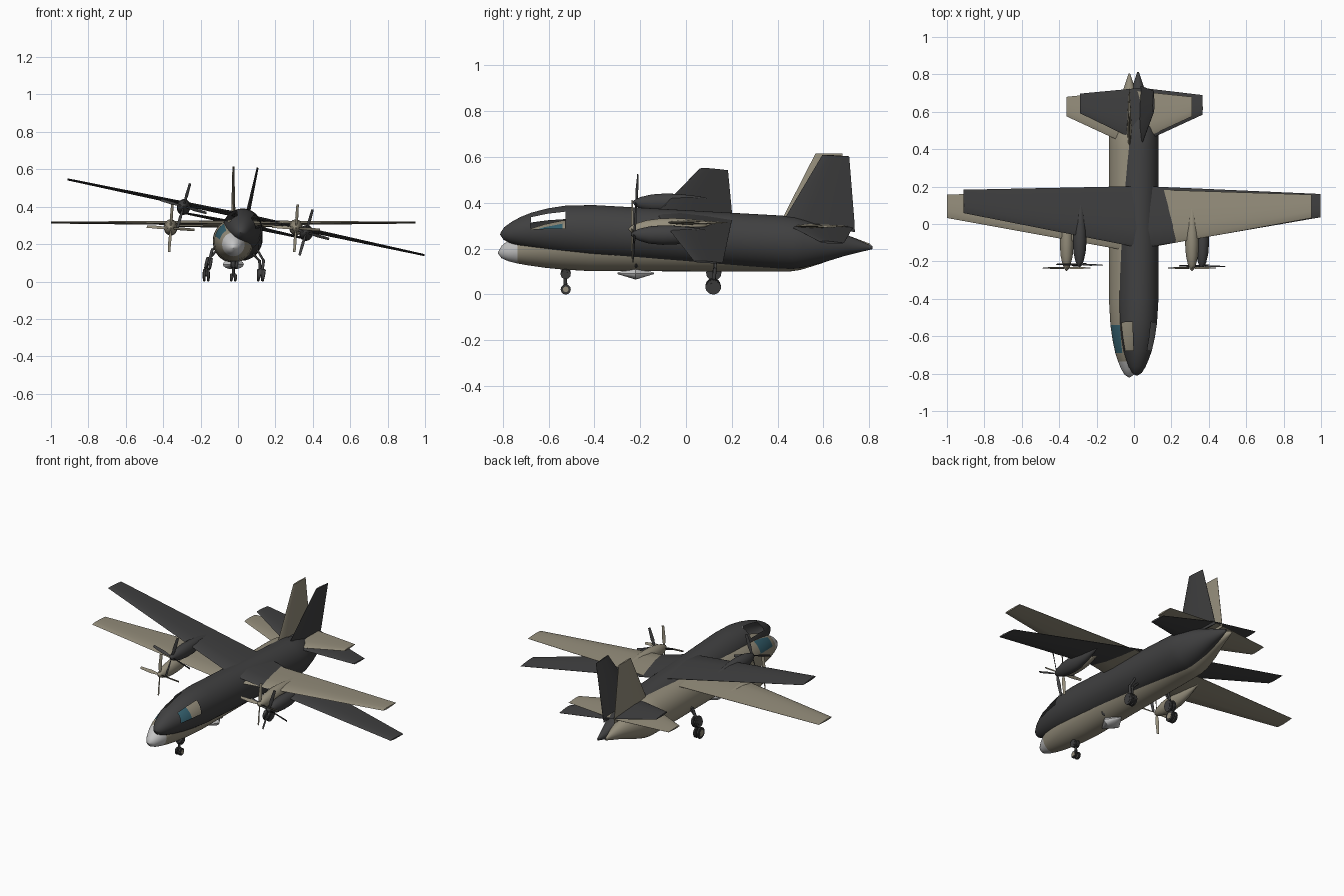
import bpy
import bmesh
from math import sin, cos, pi, radians
from mathutils import Matrix, Vector

if "Cube" in bpy.data.objects:
    bpy.data.objects.remove(bpy.data.objects["Cube"])


def make_material(name, colour):
    mat = bpy.data.materials.new(name)
    mat.use_nodes = True
    mat.diffuse_color = (*colour, 1)
    mat.node_tree.nodes["Principled BSDF"].inputs["Base Color"].default_value = (*colour, 1)
    return mat


SAND = make_material("sand paint", (0.30, 0.27, 0.20))
CHARCOAL = make_material("charcoal paint", (0.052, 0.052, 0.053))
PALE = make_material("pale grey", (0.55, 0.55, 0.55))
GLASS = make_material("teal glass", (0.035, 0.12, 0.16))
RUBBER = make_material("black rubber", (0.035, 0.035, 0.035))


def finish(bm, name, mats, place):
    """Turn a bmesh into a placed, smooth-by-angle object."""
    mesh = bpy.data.meshes.new(name)
    bm.to_mesh(mesh)
    bm.free()
    for mat in mats:
        mesh.materials.append(mat)
    obj = bpy.data.objects.new(name, mesh)
    bpy.context.collection.objects.link(obj)
    obj.matrix_world = place
    bpy.ops.object.select_all(action="DESELECT")
    obj.select_set(True)
    bpy.context.view_layer.objects.active = obj
    bpy.ops.object.shade_smooth_by_angle(angle=radians(35))
    return obj


def loft(bm, rings):
    """Skin a list of point rings and cap both ends."""
    rows = [[bm.verts.new(p) for p in ring] for ring in rings]
    count = len(rows[0])
    for a, b in zip(rows, rows[1:]):
        for i in range(count):
            j = (i + 1) % count
            bm.faces.new((a[i], a[j], b[j], b[i]))
    bm.faces.new(rows[0])
    bm.faces.new(rows[-1])
    bmesh.ops.recalc_face_normals(bm, faces=bm.faces)


def oval(x, y, z, half_width, half_height, count):
    """Ring across the y axis."""
    turns = [2 * pi * i / count for i in range(count)]
    return [(x + half_width * cos(t), y, z + half_height * sin(t)) for t in turns]


def rod(bm, start, end, radius, count=12):
    start, end = Vector(start), Vector(end)
    axis = end - start
    turn = axis.to_track_quat("Z", "Y").to_matrix().to_4x4()
    bmesh.ops.create_cone(bm, cap_ends=True, segments=count, radius1=radius, radius2=radius,
                          depth=axis.length, matrix=Matrix.Translation((start + end) / 2) @ turn)


# Aerofoil outline: fraction of chord, fraction of thickness
AEROFOIL = [(0, 0), (0.04, 0.5), (0.3, 1), (0.65, 0.7), (1, 0.08),
            (1, -0.08), (0.65, -0.7), (0.3, -1), (0.04, -0.5)]


def panel(name, sections, span_axis, mat, place):
    """Wing-like panel; each section is (offset, front, back, half thickness, level)."""
    rings = []
    for offset, front, back, thick, level in sections:
        ring = []
        for c, t in AEROFOIL:
            y = front + c * (back - front)
            ring.append((offset, y, level + t * thick) if span_axis == "x"
                        else (level + t * thick, y, offset))
        rings.append(ring)
    bm = bmesh.new()
    loft(bm, rings)
    finish(bm, name, [mat], place)


# Body stations: y, bottom, top, half width
BODY = [(-.82, .178, .186, .004), (-.805, .158, .212, .026), (-.775, .145, .237, .044),
        (-.735, .135, .262, .06), (-.69, .127, .283, .075), (-.62, .117, .306, .09),
        (-.54, .109, .323, .101), (-.42, .102, .332, .108), (.4, .1, .332, .11),
        (.46, .101, .33, .109), (.5, .107, .322, .104), (.59, .135, .297, .078),
        (.69, .172, .264, .042), (.805, .207, .221, .004)]
BODY_SIDES = 48


def fuselage(prefix, paint, nose, glazed, place):
    bm = bmesh.new()
    loft(bm, [oval(0, y, (low + top) / 2, width, (top - low) / 2, BODY_SIDES)
              for y, low, top, width in BODY])
    bm.faces.ensure_lookup_table()
    windows = []
    for index, face in enumerate(bm.faces):
        y = face.calc_center_median().y
        side = index % BODY_SIDES
        elevation = min(side, BODY_SIDES // 2 - 1 - side) * 360 / BODY_SIDES
        if y < -0.735:
            face.material_index = 1
        elif -0.69 < y < -0.54 and 14 < elevation < 59:
            face.material_index = 2
            windows.append(face)
    if not glazed:
        bmesh.ops.delete(bm, geom=windows, context="FACES")
    finish(bm, prefix + "_fuselage", [paint, nose, GLASS], place)


def propeller(name, x, paint, place):
    """Four tapered, pitched blades on a hub."""
    bm = bmesh.new()
    hub = Vector((x, -0.235, 0.285))
    for k in range(4):
        spin = Matrix.Rotation(k * pi / 2 + radians(4), 3, "Y")
        rings = []
        for radius, half, pitch in [(0.015, 0.006, 50), (0.06, 0.01, 35), (0.128, 0.007, 20)]:
            a = radians(pitch)
            ring = []
            for u, v in [(-half, 0), (0, -0.002), (half, 0), (0, 0.002)]:
                point = Vector((u * cos(a) - v * sin(a), u * sin(a) + v * cos(a), radius))
                ring.append(hub + spin @ point)
            rings.append(ring)
        loft(bm, rings)
    finish(bm, name, [paint], place)


# Nacelle stations: y, height, radius
NACELLE = [(-.25, .285, .003), (-.24, .285, .014), (-.215, .285, .026), (-.17, .286, .038),
           (-.11, .289, .043), (-.05, .292, .041), (.02, .3, .029), (.12, .313, .004)]


def wheels(name, x, y, radius, tyre, hub, place):
    """Twin wheels with hub discs."""
    bm = bmesh.new()
    for s in (-1, 1):
        mid = x + s * 0.011
        first = len(bm.faces)
        rod(bm, (mid - 0.007, y, radius), (mid + 0.007, y, radius), radius, 24)
        bmesh.ops.bevel(bm, geom=[e for e in bm.edges if len(e.link_faces) == 2
                                  and abs(e.calc_face_angle(0)) > 1
                                  and abs(e.verts[0].co.x - mid) < 0.008],
                        offset=0.003, segments=2, affect="EDGES")
        rod(bm, (mid - 0.008, y, radius), (mid + 0.008, y, radius), radius * 0.55, 16)
    for face in bm.faces:
        centre = face.calc_center_median()
        reach = Vector((0, centre.y - y, centre.z - radius)).length
        outside = min(abs(abs(centre.x - x) - d) for d in (0.003, 0.019))
        if outside < 0.0005 and reach < radius * 0.2:
            face.material_index = 1
    finish(bm, name, [tyre, hub], place)


def aircraft(prefix, paint, nose, tyre, glazed, place):
    fuselage(prefix, paint, nose, glazed, place)

    # Tail fin
    panel(prefix + "_tail_fin", [(.28, .41, .725, .012, 0), (.33, .42, .72, .012, 0),
                                 (.615, .565, .682, .005, 0)], "z", paint, place)

    for s, side in ((1, "left"), (-1, "right")):
        tag = prefix + "_" + side
        # Main wing and tailplane
        panel(tag + "_wing", [(0, -.145, .188, .014, .313), (s * .975, .032, .157, .005, .315)],
              "x", paint, place)
        panel(tag + "_tailplane", [(0, .42, .715, .011, .298), (s * .335, .575, .68, .005, .298)],
              "x", paint, place)
        # Engine and propeller
        bm = bmesh.new()
        loft(bm, [oval(s * 0.335, y, z, r * 0.85, r, 24) for y, z, r in NACELLE])
        finish(bm, tag + "_engine_nacelle", [paint], place)
        propeller(tag + "_propeller", s * 0.335, paint, place)
        # Main landing gear
        bm = bmesh.new()
        rod(bm, (s * .145, .12, .033), (s * .14, .125, .115), .008)
        rod(bm, (s * .14, .125, .11), (s * .09, .125, .165), .006)
        rod(bm, (s * .13, .12, .033), (s * .16, .12, .033), .005)
        finish(bm, tag + "_main_strut", [tyre], place)
        wheels(tag + "_main_wheels", s * 0.145, 0.12, 0.033, tyre, paint, place)

    # Nose landing gear
    bm = bmesh.new()
    rod(bm, (0, -.525, .022), (0, -.53, .12), .008)
    rod(bm, (0, -.53, .075), (0, -.53, .125), .014)
    finish(bm, prefix + "_nose_strut", [tyre], place)
    wheels(prefix + "_nose_wheels", 0, -0.525, 0.022, tyre, paint, place)

    # Belly dome
    bm = bmesh.new()
    loft(bm, [oval(0, -0.22 + d * 0.08, 0.092, 0.004 + 0.052 * (1 - abs(d)),
                   0.003 + 0.024 * (1 - abs(d)), 16) for d in (-1, -0.5, 0, 0.5, 1)])
    finish(bm, prefix + "_belly_dome", [nose], place)


# Level aircraft, and a second one banked and pitched through it
level = Matrix.Translation((-0.025, 0, 0))
banked = (Matrix.Translation((0.0425, 0.115, 0.3425))
          @ Matrix.Rotation(radians(-3.2), 4, "X") @ Matrix.Rotation(radians(12), 4, "Y")
          @ Matrix.Translation((0, -0.1, -0.315)))
aircraft("sand", SAND, PALE, RUBBER, True, level)
aircraft("charcoal", CHARCOAL, CHARCOAL, CHARCOAL, False, banked)
